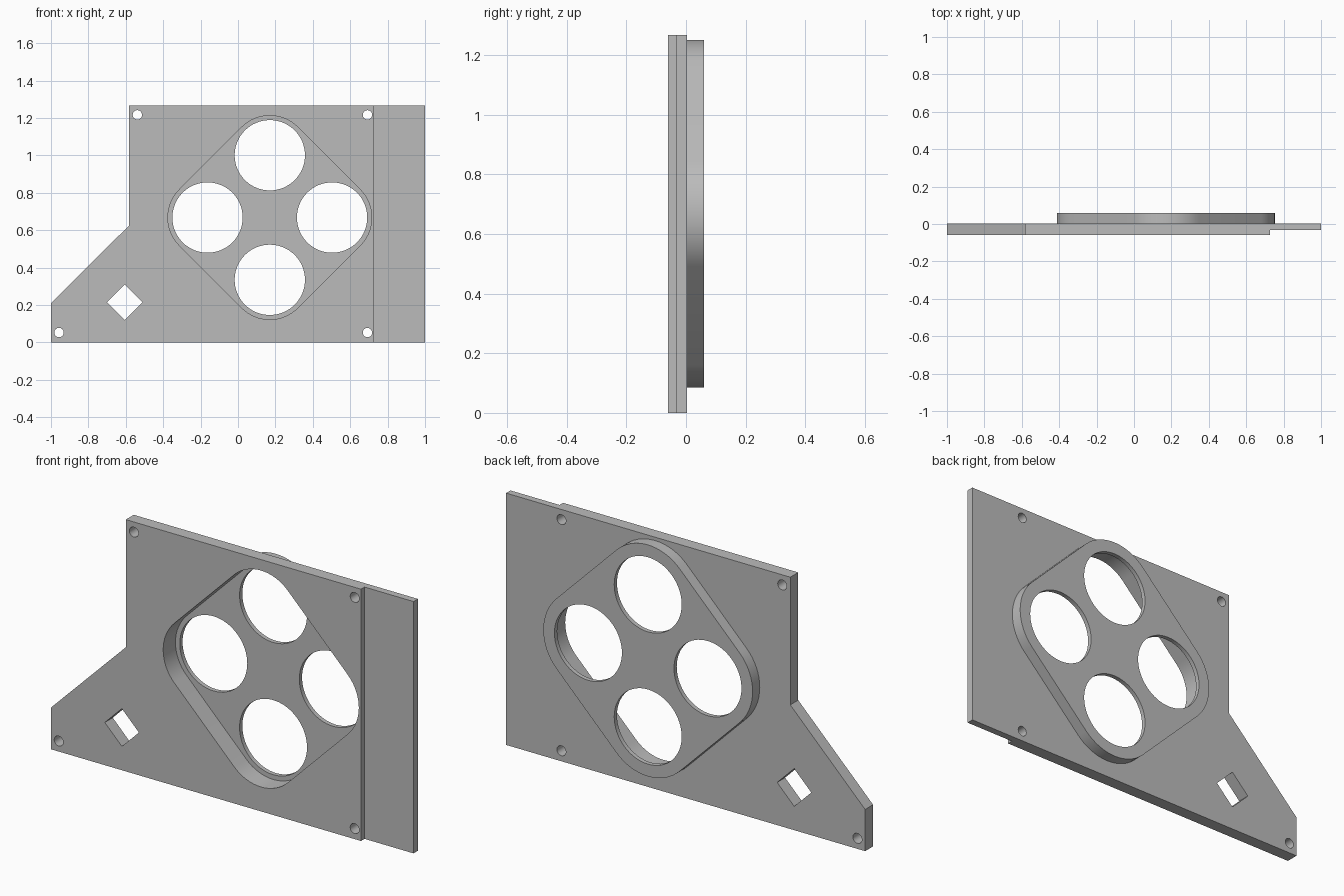
import bpy
import bmesh
from math import sin, cos, pi, radians

cube = bpy.data.objects.get("Cube")
if cube:
    bpy.data.objects.remove(cube, do_unlink=True)

# Main dimensions
FRONT, STEP, BACK, BOSS_BACK = -0.06, -0.032, 0.003, 0.06
POCKET_FLOOR = 0.038
HEIGHT = 1.268
CX, CZ = 0.17, 0.668          # centre of the four large holes
SPACING = 0.333               # distance of each large hole from that centre

grey = bpy.data.materials.new("plain grey")
grey.use_nodes = True
grey.diffuse_color = (0.5, 0.5, 0.5, 1)
grey.node_tree.nodes["Principled BSDF"].inputs["Base Color"].default_value = (0.5, 0.5, 0.5, 1)


def prism(name, outline, y0, y1):
    """Extrude an x-z outline from y0 to y1."""
    bm = bmesh.new()
    face = bm.faces.new([bm.verts.new((x, y0, z)) for x, z in outline])
    side = bmesh.ops.extrude_face_region(bm, geom=[face])["geom"]
    verts = [v for v in side if isinstance(v, bmesh.types.BMVert)]
    bmesh.ops.translate(bm, verts=verts, vec=(0, y1 - y0, 0))
    bmesh.ops.recalc_face_normals(bm, faces=bm.faces)
    mesh = bpy.data.meshes.new(name)
    bm.to_mesh(mesh)
    bm.free()
    mesh.materials.append(grey)
    obj = bpy.data.objects.new(name, mesh)
    bpy.context.collection.objects.link(obj)
    return obj


def circle(x, z, radius, count):
    return [(x + radius * cos(2 * pi * i / count), z + radius * sin(2 * pi * i / count))
            for i in range(count)]


def rounded_diamond(radius, steps=16):
    """Diamond whose corners are arcs around the four large holes."""
    points = []
    for k in range(4):
        mid = k * pi / 2
        for i in range(steps + 1):
            a = mid - pi / 4 + (pi / 2) * i / steps
            points.append((CX + SPACING * cos(mid) + radius * cos(a),
                           CZ + SPACING * sin(mid) + radius * sin(a)))
    return points


def combine(target, tool, operation):
    """Apply a boolean and discard the tool."""
    mod = target.modifiers.new(operation, 'BOOLEAN')
    mod.object, mod.operation, mod.solver = tool, operation, 'EXACT'
    bpy.context.view_layer.objects.active = target
    bpy.ops.object.modifier_apply(modifier=mod.name)
    bpy.data.objects.remove(tool, do_unlink=True)


def cut(outline, y0=-0.2, y1=0.2):
    combine(plate, prism("cutter", outline, y0, y1), 'DIFFERENCE')


# Flat plate with a sloping foot on one side
plate = prism("mounting_plate", [(-1, 0), (1, 0), (1, HEIGHT), (-0.583, HEIGHT),
                                 (-0.583, 0.625), (-1, 0.21)], FRONT, BACK)

# Raised boss on the back, hollowed from the front
combine(plate, prism("boss", rounded_diamond(0.25), -0.02, BOSS_BACK), 'UNION')
cut(rounded_diamond(0.212), -0.2, POCKET_FLOOR)

# Thin flange along one side
cut([(0.727, -0.1), (1.1, -0.1), (1.1, 1.4), (0.727, 1.4)], -0.2, STEP)

# Four large holes
for k in range(4):
    a = k * pi / 2
    cut(circle(CX + SPACING * cos(a), CZ + SPACING * sin(a), 0.188, 64))

# Screw holes and the square opening turned on its corner
for x, z in [(-0.538, 1.217), (0.692, 1.217), (0.692, 0.053), (-0.957, 0.053)]:
    cut(circle(x, z, 0.025, 32))
cut(circle(-0.605, 0.215, 0.095, 4))

# Smooth the curved walls, keep the edges sharp
bpy.ops.object.select_all(action='DESELECT')
plate.select_set(True)
bpy.context.view_layer.objects.active = plate
bpy.ops.object.shade_smooth_by_angle(angle=radians(30))
